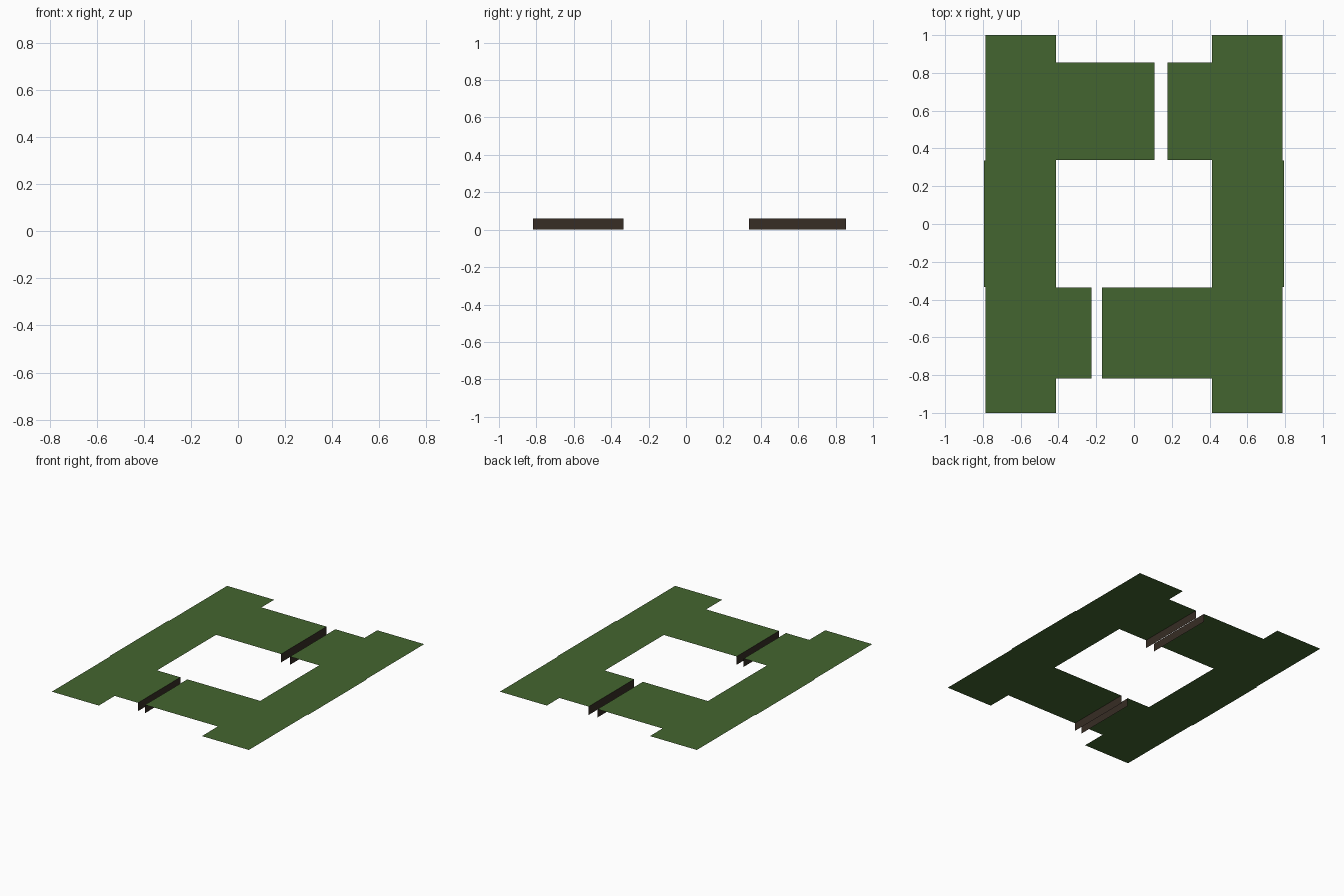
import bpy

if "Cube" in bpy.data.objects:
    bpy.data.objects.remove(bpy.data.objects["Cube"])

TOP = 0.06  # height of the grass above the ground


def material(name, rgb):
    m = bpy.data.materials.new(name)
    m.diffuse_color = (*rgb, 1)
    m.use_nodes = True
    m.node_tree.nodes["Principled BSDF"].inputs["Base Color"].default_value = m.diffuse_color
    return m


grass = material("grass green", (0.057, 0.13, 0.029))
earth = material("dark earth", (0.038, 0.026, 0.018))


def quad(name, corners, mat):
    mesh = bpy.data.meshes.new(name)
    mesh.from_pydata(corners, [], [(0, 1, 2, 3)])
    mesh.materials.append(mat)
    obj = bpy.data.objects.new(name, mesh)
    bpy.context.collection.objects.link(obj)


def lawn(name, x0, x1, y0, y1):
    quad(name, [(x0, y0, TOP), (x1, y0, TOP), (x1, y1, TOP), (x0, y1, TOP)], grass)


def bank(name, x, y0, y1, facing):
    c = [(x, y0, 0), (x, y1, 0), (x, y1, TOP), (x, y0, TOP)]
    quad(name, c if facing > 0 else c[::-1], earth)


# Long side lawns, the middle section a touch wider
for side, s in (("left", -1), ("right", 1)):
    for part, outer, y0, y1 in (("back", 0.787, 0.337, 1.0),
                                ("middle", 0.793, -0.333, 0.337),
                                ("front", 0.787, -1.0, -0.333)):
        xs = sorted((s * 0.412, s * outer))
        lawn(f"{side}_{part}_lawn", *xs, y0, y1)

# Cross lawns, each split by a narrow ditch with earth banks
for name, y0, y1, a, b in (("back", 0.338, 0.856, 0.108, 0.178),
                           ("front", -0.818, -0.335, -0.226, -0.17)):
    lawn(f"{name}_cross_lawn_left", -0.412, a, y0, y1)
    lawn(f"{name}_cross_lawn_right", b, 0.412, y0, y1)
    bank(f"{name}_ditch_bank_left", a, y0, y1, 1)
    bank(f"{name}_ditch_bank_right", b, y0, y1, -1)
